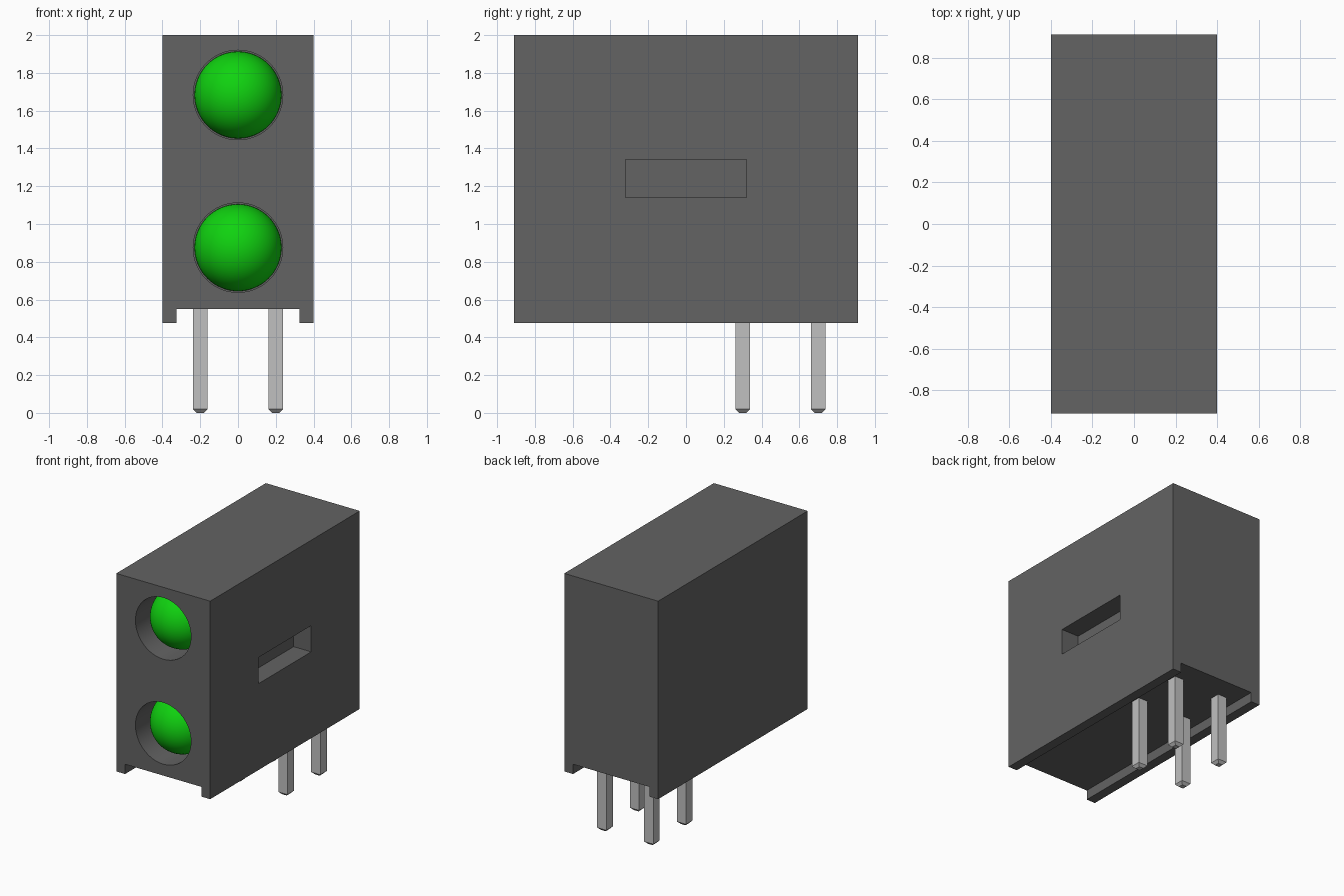
import bpy, bmesh, math
from mathutils import Matrix, Vector

if "Cube" in bpy.data.objects:
    bpy.data.objects.remove(bpy.data.objects["Cube"])


def material(name, color):
    m = bpy.data.materials.new(name)
    m.use_nodes = True
    m.diffuse_color = (*color, 1)
    m.node_tree.nodes["Principled BSDF"].inputs["Base Color"].default_value = (*color, 1)
    return m


GREY = material("dark grey plastic", (0.125, 0.125, 0.125))
GREEN = material("green lens", (0.005, 0.65, 0.005))
METAL = material("pale metal", (0.53, 0.53, 0.53))


def make_object(name, bm, mat):
    bmesh.ops.recalc_face_normals(bm, faces=bm.faces)
    mesh = bpy.data.meshes.new(name)
    bm.to_mesh(mesh)
    bm.free()
    mesh.materials.append(mat)
    ob = bpy.data.objects.new(name, mesh)
    bpy.context.collection.objects.link(ob)
    return ob


def activate(ob):
    bpy.ops.object.select_all(action='DESELECT')
    ob.select_set(True)
    bpy.context.view_layer.objects.active = ob


def smooth(ob):
    activate(ob)
    bpy.ops.object.shade_smooth_by_angle(angle=math.radians(30))


def box(low, high):
    bm = bmesh.new()
    low, high = Vector(low), Vector(high)
    bmesh.ops.create_cube(bm, size=1, matrix=Matrix.Translation((low + high) / 2)
                          @ Matrix.Diagonal((*(high - low), 1)))
    return bm


def cut(target, cutter):
    cutter.hide_render = True
    mod = target.modifiers.new("cut", 'BOOLEAN')
    mod.operation = 'DIFFERENCE'
    mod.solver = 'EXACT'
    mod.object = cutter
    activate(target)
    bpy.ops.object.modifier_apply(modifier=mod.name)
    bpy.data.objects.remove(cutter)


HALF_X, FRONT = 0.4, -0.91
LAMP_Z = {"upper": 1.683, "lower": 0.875}
HOLE_R, LENS_R, DEPTH = 0.237, 0.23, 0.24
TO_FRONT = Matrix.Rotation(math.pi / 2, 4, 'X')

# Housing with two foot rails along the sides
housing = make_object("housing", box((-HALF_X, FRONT, 0.475), (HALF_X, -FRONT, 2)), GREY)
cut(housing, make_object("channel_cutter", box((-0.325, -1, 0.3), (0.325, 1, 0.55)), GREY))

# Slot in the left side
cut(housing, make_object("slot_cutter", box((0.25, -0.32, 1.14), (0.5, 0.32, 1.342)), GREY))

# Lamp holes in the front
for z in LAMP_Z.values():
    bm = bmesh.new()
    bmesh.ops.create_cone(bm, cap_ends=True, segments=64, radius1=HOLE_R, radius2=HOLE_R,
                          depth=2 * DEPTH, matrix=Matrix.Translation((0, FRONT, z)) @ TO_FRONT)
    cut(housing, make_object("hole_cutter", bm, GREY))
smooth(housing)

# Domed lenses seated in the holes
for label, z in LAMP_Z.items():
    bm = bmesh.new()
    bmesh.ops.create_uvsphere(bm, u_segments=64, v_segments=32, radius=LENS_R)
    bmesh.ops.bisect_plane(bm, geom=bm.verts[:] + bm.edges[:] + bm.faces[:],
                           plane_co=(0, 0, -0.002), plane_no=(0, 0, 1), clear_inner=True)
    bmesh.ops.holes_fill(bm, edges=[e for e in bm.edges if e.is_boundary])
    bm.transform(Matrix.Translation((0, FRONT + DEPTH - 0.001, z)) @ TO_FRONT)
    smooth(make_object(label + "_lens", bm, GREEN))

# Four square pins with chamfered tips
for row, y in (("front", 0.3), ("back", 0.7)):
    for side, x in (("left", 0.2), ("right", -0.2)):
        bm = box((x - 0.039, y - 0.039, 0), (x + 0.039, y + 0.039, 0.56))
        rim = [e for e in bm.edges if all(v.co.z < 0.01 for v in e.verts)]
        bmesh.ops.bevel(bm, geom=rim, offset=0.02, segments=1, affect='EDGES')
        make_object(f"{row}_{side}_pin", bm, METAL)
